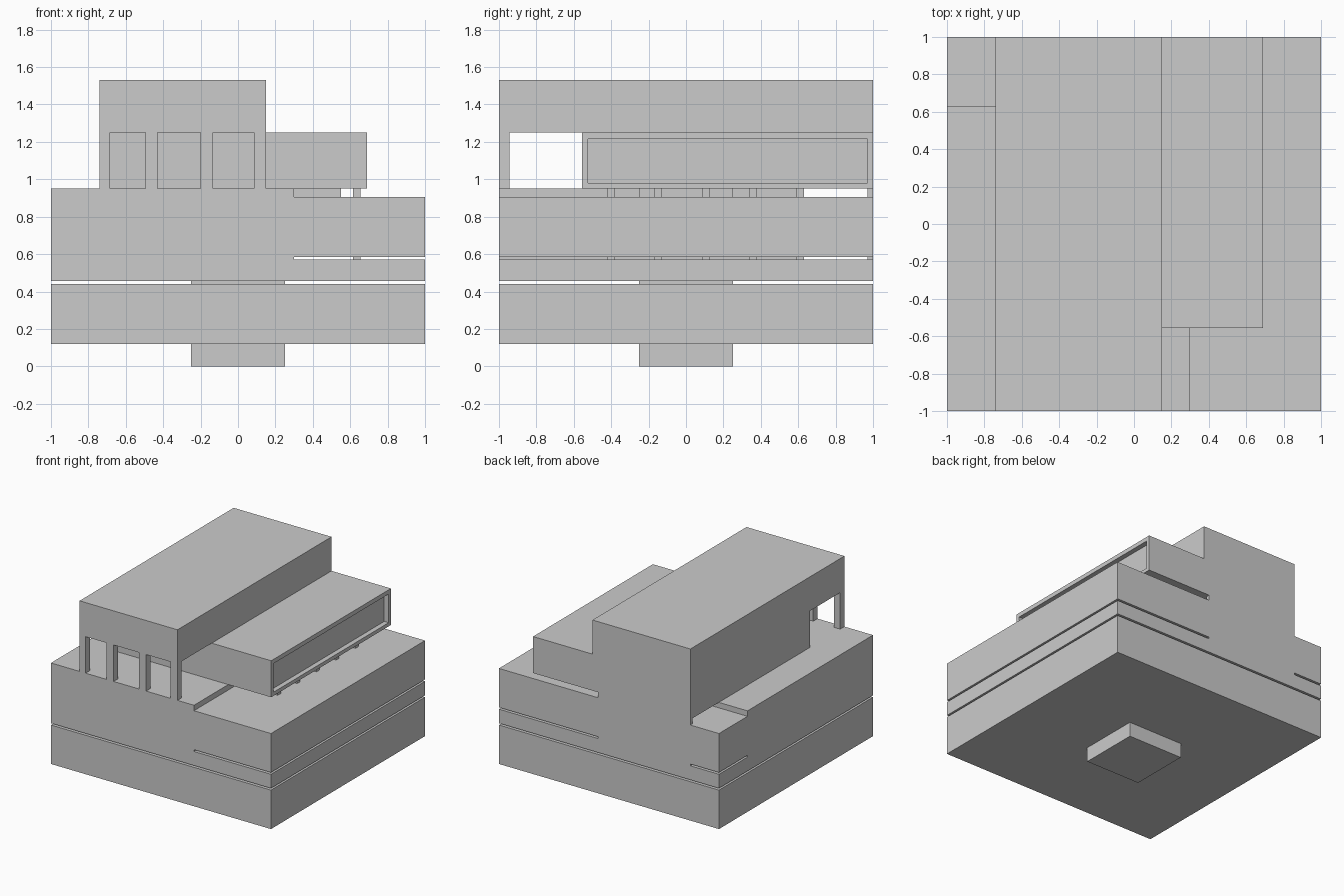
import bpy, bmesh
from mathutils import Vector

if "Cube" in bpy.data.objects:
    bpy.data.objects.remove(bpy.data.objects["Cube"])


def prism(name, pts, offset):
    """Extrude a closed 3D outline along an offset vector."""
    bm = bmesh.new()
    face = bm.faces.new([bm.verts.new(p) for p in pts])
    ext = bmesh.ops.extrude_face_region(bm, geom=[face])
    verts = [v for v in ext["geom"] if isinstance(v, bmesh.types.BMVert)]
    bmesh.ops.translate(bm, vec=Vector(offset), verts=verts)
    bmesh.ops.recalc_face_normals(bm, faces=bm.faces)
    mesh = bpy.data.meshes.new(name)
    bm.to_mesh(mesh)
    bm.free()
    obj = bpy.data.objects.new(name, mesh)
    bpy.context.collection.objects.link(obj)
    return obj


def box(name, x, y, z):
    pts = [(x[0], y[0], z[0]), (x[1], y[0], z[0]), (x[1], y[1], z[0]), (x[0], y[1], z[0])]
    return prism(name, pts, (0, 0, z[1] - z[0]))


def cut(target, cutter):
    cutter.hide_render = True
    cutter.display_type = 'WIRE'
    mod = target.modifiers.new(cutter.name, 'BOOLEAN')
    mod.operation = 'DIFFERENCE'
    mod.solver = 'EXACT'
    mod.object = cutter


# Pedestal passing up through the bottom slab to the deck
box("pedestal_lower", (-0.25, 0.25), (-0.25, 0.25), (0, 0.12))
box("bottom_slab", (-1, 1), (-1, 1), (0.12, 0.44))
box("pedestal_upper", (-0.25, 0.25), (-0.25, 0.25), (0.44, 0.455))

# Deck block, slotted and stepped down on the right and back
deck = box("deck", (-1, 1), (-1, 1), (0.455, 0.95))
plan = [(0.3, -1.1), (1.1, -1.1), (1.1, 1.1), (0.1, 1.1), (0.1, 0.97), (-0.74, 0.97),
        (-0.74, 1.1), (-1.1, 1.1), (-1.1, 0.63), (0.3, 0.63)]
for name, z0, z1 in (("slot_cutter", 0.57, 0.585), ("step_cutter", 0.905, 1.0)):
    cut(deck, prism(name, [(x, y, z0) for x, y in plan], (0, 0, z1 - z0)))

# Connector and row of posts under the side wing
box("wing_connector", (0.3, 0.55), (-0.25, 0.25), (0.905, 0.95))
for i in range(5):
    y = -0.40 + 0.2525 * i
    for level, z in (("upper", (0.905, 0.95)), ("lower", (0.57, 0.585))):
        box(f"{level}_post_{i + 1}", (0.615, 0.655), (y - 0.02, y + 0.02), z)

# Tall main block with an open porch behind a row of front openings
tower = box("main_block", (-0.74, 0.15), (-1, 1), (0.95, 1.53))
cut(tower, box("porch_cutter", (-1, 0.4), (-0.945, -0.555), (0.9, 1.25)))
for i, x in enumerate([(-0.685, -0.495), (-0.43, -0.2), (-0.135, 0.085)]):
    cut(tower, box(f"opening_cutter_{i + 1}", x, (-1.1, -0.75), (0.9, 1.25)))

# Lower side wing with a long recessed window
wing = box("side_wing", (0.15, 0.69), (-0.555, 1), (0.95, 1.25))
cut(wing, box("window_cutter", (0.65, 0.8), (-0.525, 0.97), (0.98, 1.215)))
